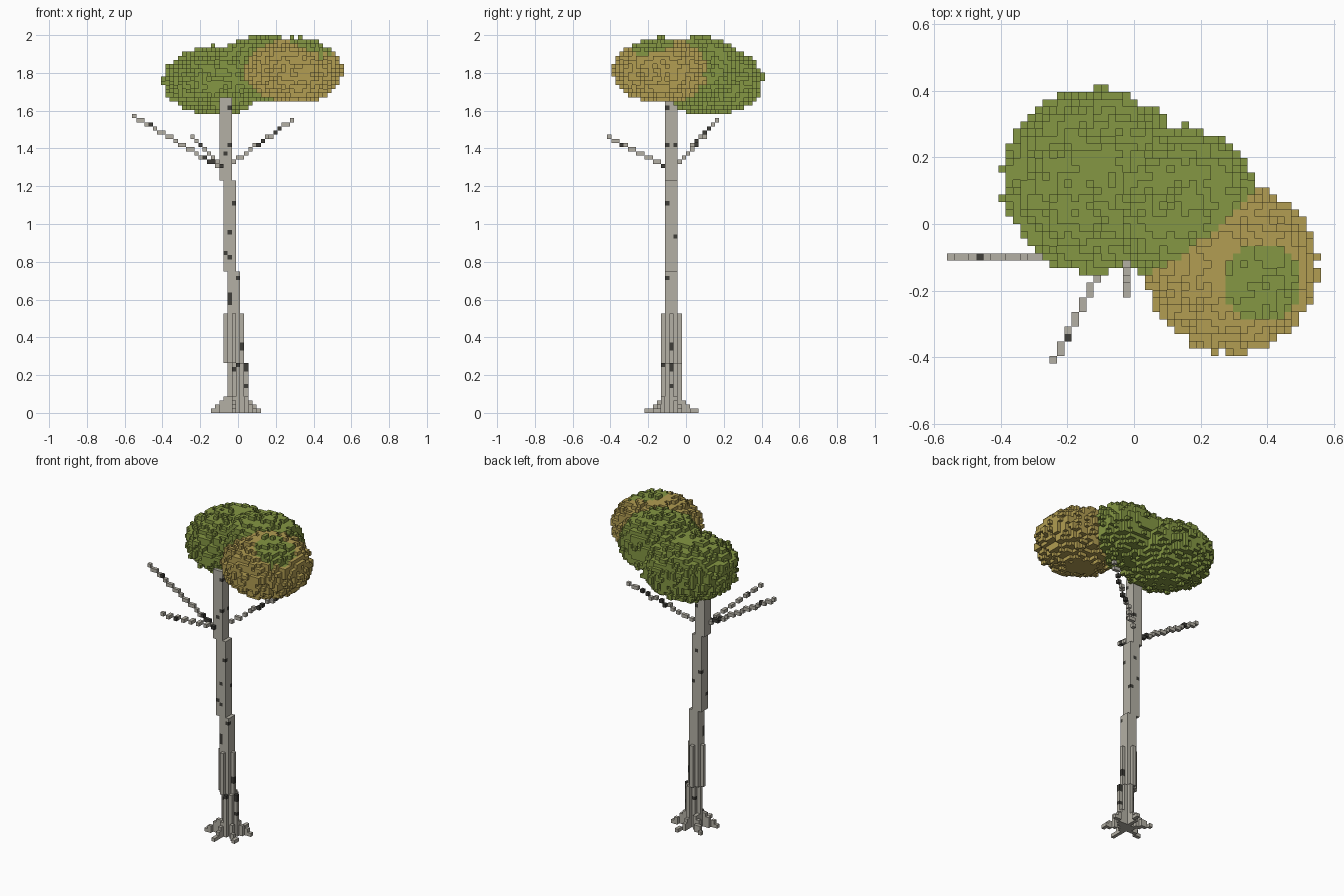
import bpy
import bmesh
import math
import random
from mathutils import Vector

cube = bpy.data.objects.get("Cube")
if cube:
    bpy.data.objects.remove(cube)

random.seed(7)
V = 2 / 91                      # block size: the tree is 91 blocks tall
BARK, SPOT, GREEN, GOLD = range(4)


def srgb(r, g, b):
    return tuple(((c / 255 + 0.055) / 1.055) ** 2.4 for c in (r, g, b)) + (1.0,)


def make_material(name, colour):
    m = bpy.data.materials.new(name)
    m.use_nodes = True
    m.diffuse_color = colour
    bsdf = next(n for n in m.node_tree.nodes if n.type == 'BSDF_PRINCIPLED')
    bsdf.inputs["Base Color"].default_value = colour
    bsdf.inputs["Roughness"].default_value = 0.9
    return m


materials = [
    make_material("pale bark", srgb(180, 176, 165)),
    make_material("dark bark spot", srgb(62, 61, 56)),
    make_material("green leaves", srgb(133, 151, 67)),
    make_material("golden leaves", srgb(178, 157, 82)),
]

cells = {}                      # (i, j, k) -> (part name, colour)


def put(cell, part, colour):
    cells.setdefault(cell, (part, colour))


def bark(spot_share):
    return SPOT if random.random() < spot_share else BARK


# Trunk: stacked round sections that step sideways (first k, end k, centre i, radius squared)
SPOTS = {(-2, -5, 26), (-2, -5, 27), (-2, -5, 28), (1, -4, 15), (1, -4, 16),
         (2, -4, 11), (2, -4, 10), (2, -4, 6), (0, -6, 11), (-1, -3, 42),
         (0, -5, 32), (-2, -5, 64), (-2, -3, 64), (-3, -3, 45)}
for k0, k1, ci, r2 in [(0, 12, 0, 4), (12, 24, -1, 4), (24, 34, -1, 2),
                       (34, 56, -2, 2), (56, 76, -3, 2)]:
    for k in range(k0, k1):
        for a in range(-2, 3):
            for b in range(-2, 3):
                if a * a + b * b <= r2:
                    c = (ci + a, b - 4, k)
                    put(c, "trunk", SPOT if c in SPOTS else bark(0.008))

# Roots: six arms that step down away from the trunk
for n in range(6):
    ang = math.radians(20 + 60 * n)
    for step in range(4, 13):
        r = step / 2
        i = round(-0.3 + r * math.cos(ang))
        j = round(-4 + r * math.sin(ang))
        for k in range(max(1, round(6.5 - 1.1 * r)) if r < 5 else 1):
            put((i, j, k), "roots", BARK)


# Branches: straight lines of single blocks
def branch(part, start, end):
    a, b = Vector(start), Vector(end)
    n = int(max(abs(c) for c in b - a))
    for s in range(n + 1):
        put(tuple(round(c) for c in a.lerp(b, s / n)), part, bark(0.2))


branch("right_branch", (-5, -5, 59), (-25, -5, 71))
branch("front_branch", (-4, -6, 59), (-11, -19, 66))
branch("left_branch", (-1, -2, 60), (13, 7, 70))

# Crown: three flattened, ragged lobes (name, centre, radii, colour)
LOBES = [
    ("back_leaves", (-5.5, 6.0, 80.0), (13, 13, 8.6), GREEN),
    ("middle_leaves", (6.0, 3.0, 83.0), (11.2, 11, 8.2), GREEN),
    ("front_leaves", (13.5, -6.0, 82.5), (12.1, 12.1, 8.2), GOLD),
]


def depth(cell, centre, radii):
    p = (cell[0], cell[1] + 0.5, cell[2] + 0.5)
    return math.sqrt(sum(((a - c) / r) ** 2 for a, c, r in zip(p, centre, radii)))


for i in range(-19, 26):
    for j in range(-19, 19):
        for k in range(70, 91):
            c = (i, j, k)
            d, n = min((depth(c, L[1], L[2]), n) for n, L in enumerate(LOBES))
            if d < 1.0 - 0.13 * random.random():
                name, _, _, colour = LOBES[n]
                # Green cap on the golden lobe
                if colour == GOLD and k >= 84 and math.hypot(i - 17.4, j + 8.6) < 5.4:
                    colour = GREEN
                put(c, name, colour)

# Block faces: axis direction and the four corners of that side
SIDES = []
for axis in range(3):
    for sign in (-1, 1):
        quad = []
        for u, v in ((0, 0), (1, 0), (1, 1), (0, 1)):
            p = [0, 0, 0]
            p[axis] = (sign + 1) // 2
            p[(axis + 1) % 3], p[(axis + 2) % 3] = u, v
            quad.append(tuple(p))
        d = [0, 0, 0]
        d[axis] = sign
        SIDES.append((tuple(d), quad if sign > 0 else quad[::-1]))


def build(part):
    """Make one mesh from the outer faces of the part's blocks."""
    bm = bmesh.new()
    verts = {}
    for (i, j, k), (name, colour) in cells.items():
        if name != part:
            continue
        for d, quad in SIDES:
            if (i + d[0], j + d[1], k + d[2]) in cells:
                continue
            corners = []
            for q in quad:
                key = (i + q[0], j + q[1], k + q[2])
                if key not in verts:
                    verts[key] = bm.verts.new(((key[0] - 0.5) * V, key[1] * V, key[2] * V))
                corners.append(verts[key])
            bm.faces.new(corners).material_index = colour
    mesh = bpy.data.meshes.new(part)
    bm.to_mesh(mesh)
    bm.free()
    for m in materials:
        mesh.materials.append(m)
    bpy.context.collection.objects.link(bpy.data.objects.new(part, mesh))


for part in dict.fromkeys(name for name, _ in cells.values()):
    build(part)
